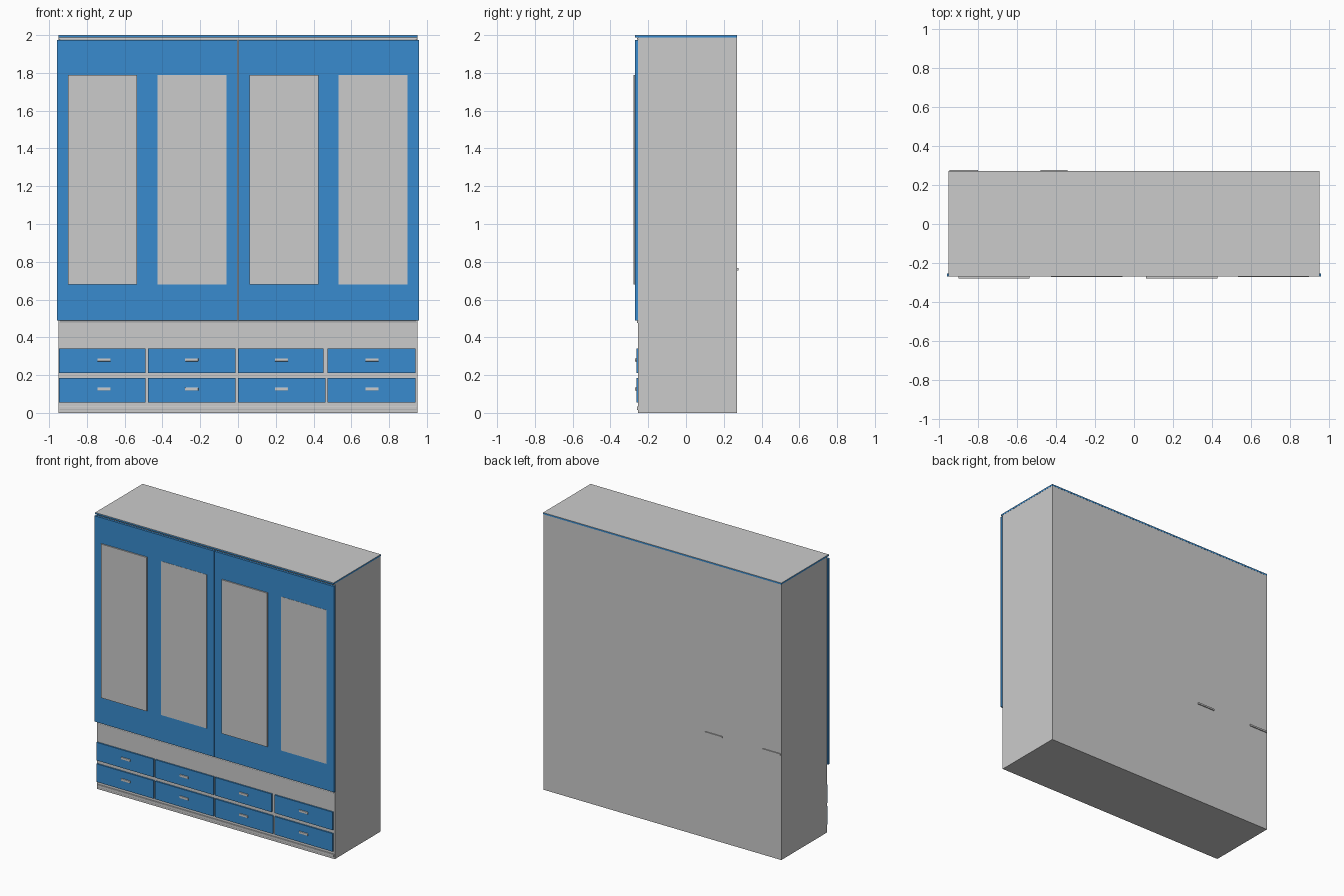
import bpy, bmesh

if "Cube" in bpy.data.objects:
    bpy.data.objects.remove(bpy.data.objects["Cube"])

blue = bpy.data.materials.new("blue_paint")
blue.diffuse_color = (0.04, 0.26, 0.62, 1)
blue.use_nodes = True
blue.node_tree.nodes["Principled BSDF"].inputs["Base Color"].default_value = blue.diffuse_color


def box(name, x, y, z, mat=None, bevel=0):
    """Axis-aligned box from (min, max) ranges."""
    bm = bmesh.new()
    bmesh.ops.create_cube(bm, size=1)
    for v in bm.verts:
        v.co = [r[0] if c < 0 else r[1] for c, r in zip(v.co, (x, y, z))]
    me = bpy.data.meshes.new(name)
    bm.to_mesh(me)
    bm.free()
    ob = bpy.data.objects.new(name, me)
    bpy.context.collection.objects.link(ob)
    if mat:
        me.materials.append(mat)
    if bevel:
        m = ob.modifiers.new("bevel", 'BEVEL')
        m.width = bevel
        m.segments = 2
    return ob


def frame(name, x, y, z, t):
    """Rectangular ring made by insetting and deleting a face, then thickening."""
    bm = bmesh.new()
    vs = [bm.verts.new(p) for p in ((x[0], y[0], z[0]), (x[1], y[0], z[0]),
                                    (x[1], y[0], z[1]), (x[0], y[0], z[1]))]
    f = bm.faces.new(vs)
    bmesh.ops.inset_region(bm, faces=[f], thickness=t)
    bmesh.ops.delete(bm, geom=[f], context='FACES')
    me = bpy.data.meshes.new(name)
    bm.to_mesh(me)
    bm.free()
    ob = bpy.data.objects.new(name, me)
    bpy.context.collection.objects.link(ob)
    m = ob.modifiers.new("thickness", 'SOLIDIFY')
    m.thickness = y[1] - y[0]
    m.offset = -1


# carcass and top slab with grey cover
box("carcass", (-.95, .95), (-.253, .27), (0, 1.988))
box("top_slab", (-.951, .951), (-.27, .271), (1.988, 1.998), blue)
box("top_cover", (-.951, .951), (-.27, .271), (1.998, 2.0))

# horizontal trim bars on the front
for name, z0, z1 in (("plinth_bar", .015, .035), ("waist_bar", .475, .488),
                     ("cornice_bar", 1.977, 1.986)):
    box(name, (-.945, .945), (-.26, -.25), (z0, z1), bevel=.003)

# large doors
for side, x0, x1 in (("left", -.957, -.002), ("right", .002, .957)):
    box(side + "_door", (x0, x1), (-.27, -.254), (.49, 1.975), blue)

# door panels: outer and inner, alternately raised and flush
for i, (x0, x1, y) in enumerate(((-.9, -.535, -.279), (-.425, -.06, -.2715),
                                 (.062, .427, -.279), (.533, .897, -.2715))):
    box(f"door_panel_{i + 1}", (x0, x1), (y, -.265), (.68, 1.79))

# staggered frame-shaped door handles
for side, x in (("left", -.535), ("right", .427)):
    for part, dx, z in (("upper", 0, 1.232), ("lower", .052, 1.05)):
        frame(f"{side}_{part}_handle", (x + dx, x + dx + .057),
              (-.279, -.269), (z, z + .185), .011)

# two rows of drawers with small pulls
columns = ((-.947, -.49), (-.477, -.012), (0, .462), (.475, .94))
for row, z in (("lower", .055), ("upper", .21)):
    for i, (x0, x1) in enumerate(columns):
        if row == "upper" and i == 2:
            x1 = .452
        box(f"{row}_drawer_{i + 1}", (x0, x1), (-.263, -.25), (z, z + .13), blue)
        c = (-.71, -.245, .23, .71)[i]
        box(f"{row}_drawer_pull_{i + 1}", (c - .035, c + .035),
            (-.27, -.26), (z + .063, z + .079), bevel=.002)

# thin slivers of shelf rail showing through the back
for i, (x0, x1) in enumerate(((-.945, -.8), (-.48, -.34))):
    box(f"back_rail_{i + 1}", (x0, x1), (.268, .277), (.755, .767))
